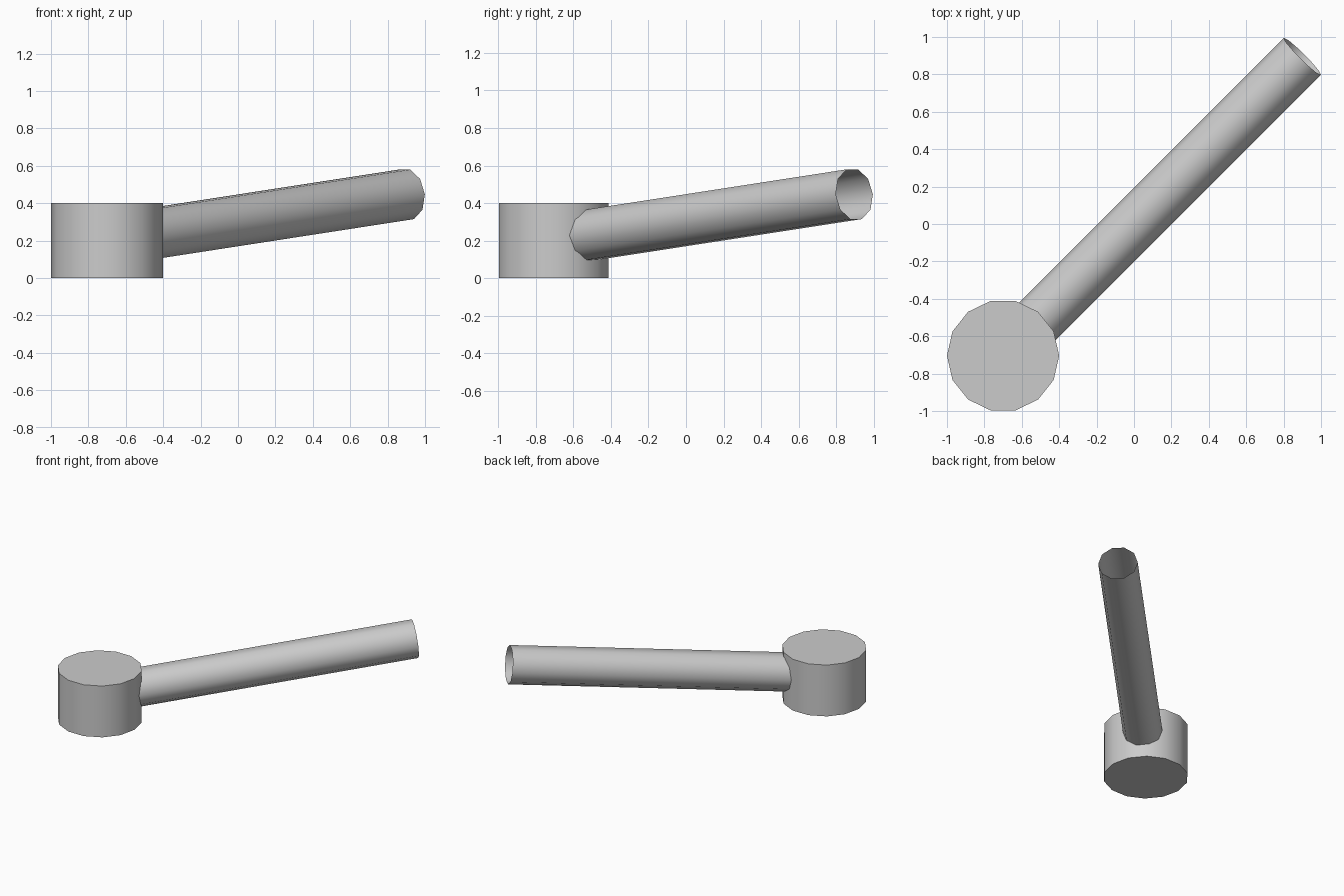
import bpy, math
from mathutils import Vector

if "Cube" in bpy.data.objects:
    bpy.data.objects.remove(bpy.data.objects["Cube"])

grey = bpy.data.materials.new("plain grey")
grey.diffuse_color = (0.6, 0.6, 0.6, 1)
grey.use_nodes = True
grey.node_tree.nodes["Principled BSDF"].inputs["Base Color"].default_value = grey.diffuse_color


def finish(name):
    ob = bpy.context.object
    ob.name = name
    ob.data.materials.append(grey)
    bpy.ops.object.shade_smooth_by_angle(angle=math.radians(40))
    return ob


# Drum: 14 sides with a corner pointing along +x
hub = Vector((-0.7, -0.704, 0.2))
bpy.ops.mesh.primitive_cylinder_add(vertices=14, radius=0.3, depth=0.4, location=hub,
                                    rotation=(0, 0, math.pi / 2))
finish("drum")

# Open tube: 10 sides, rising diagonally from the drum centre
tip = Vector((0.9, 0.896, 0.447))
axis = tip - hub
pitch = math.acos(axis.normalized().z)
yaw = math.atan2(axis.y, axis.x)
bpy.ops.mesh.primitive_cylinder_add(vertices=10, radius=0.14, depth=axis.length,
                                    end_fill_type='NOTHING', location=(hub + tip) / 2,
                                    rotation=(0, pitch, yaw))
finish("tube")
